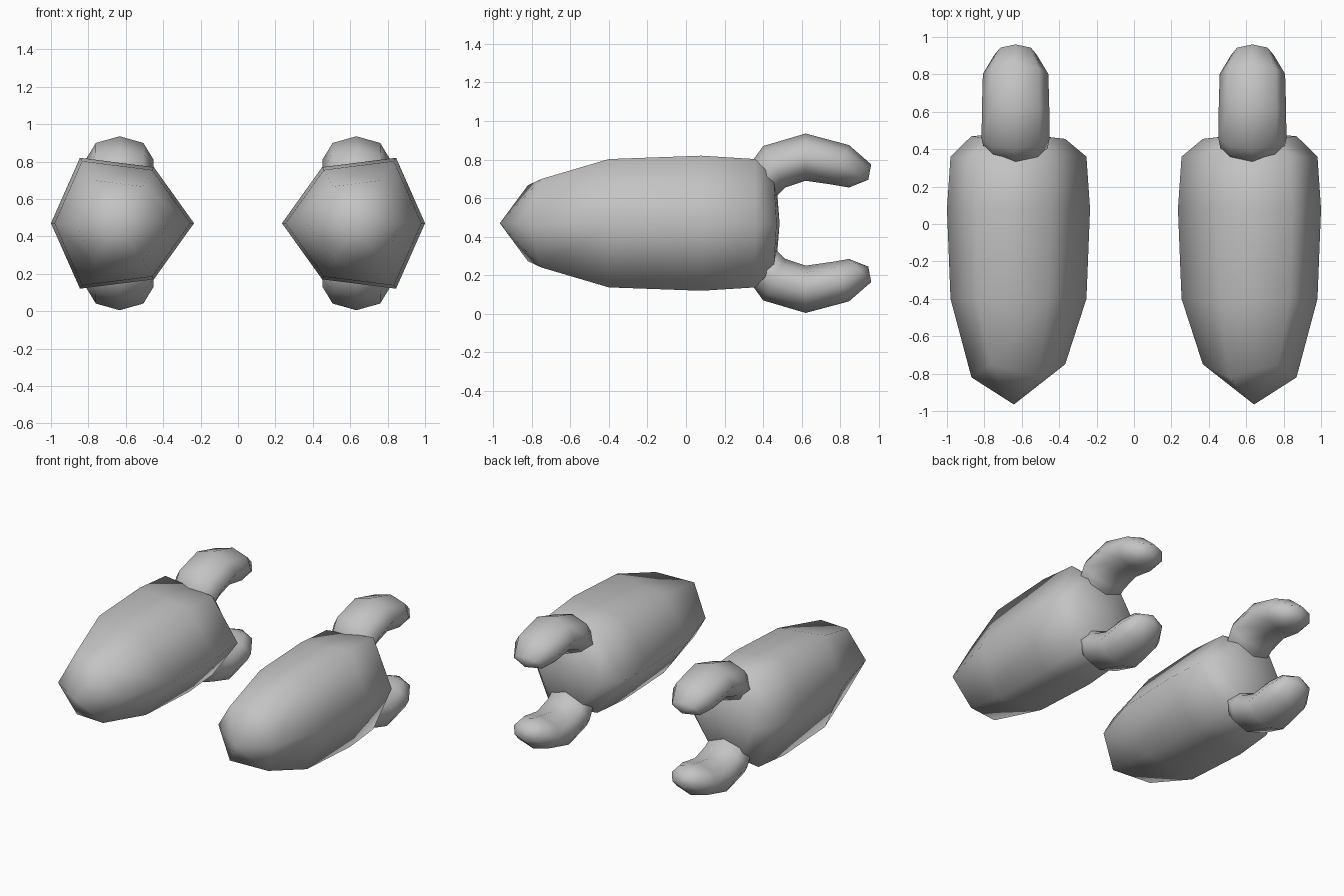
import bpy, bmesh, math

if "Cube" in bpy.data.objects:
    bpy.data.objects.remove(bpy.data.objects["Cube"])

grey = bpy.data.materials.new("mid grey")
grey.diffuse_color = (0.55, 0.55, 0.55, 1)
grey.use_nodes = True
grey.node_tree.nodes["Principled BSDF"].inputs["Base Color"].default_value = grey.diffuse_color

CX, CZ = 0.63, 0.47   # axis of each pod


def loft(name, rings, start, end):
    """Skin a list of vertex rings and close both ends with a pole."""
    bm = bmesh.new()
    loops = [[bm.verts.new(p) for p in ring] for ring in rings]
    n = len(loops[0])
    for a, b in zip(loops, loops[1:]):
        for i in range(n):
            j = (i + 1) % n
            bm.faces.new((a[i], a[j], b[j], b[i]))
    for pole, ring in ((start, loops[0]), (end, loops[-1])):
        tip = bm.verts.new(pole)
        for i in range(n):
            bm.faces.new((tip, ring[i], ring[(i + 1) % n]))
    bmesh.ops.recalc_face_normals(bm, faces=bm.faces)
    for f in bm.faces:
        f.smooth = True
    mesh = bpy.data.meshes.new(name)
    bm.to_mesh(mesh)
    bm.free()
    mesh.materials.append(grey)
    obj = bpy.data.objects.new(name, mesh)
    bpy.context.collection.objects.link(obj)


# Lopsided hexagon: offsets from the pod axis, outer point first
HEX = [(0.38, 0), (0.225, 0.35), (-0.17, 0.30),
       (-0.385, 0), (-0.17, -0.30), (0.225, -0.35)]
# Pod stations: y of even corners, y of odd corners, scale
STATIONS = [(-0.82, -0.75, 0.655), (-0.40, -0.40, 0.95), (0.08, 0.08, 1.0),
            (0.36, 0.36, 0.95), (0.47, 0.455, 0.655)]

# Arm stations: upper and lower (y, z) of the section, half width
ARM = [((0.32, 0.76), (0.44, 0.58), 0.165), ((0.40, 0.87), (0.515, 0.655), 0.182),
       ((0.62, 0.935), (0.62, 0.69), 0.18), ((0.845, 0.875), (0.76, 0.67), 0.175),
       ((0.96, 0.775), (0.845, 0.655), 0.115)]


def arm_ring(top, bottom, width, side, flip):
    ring = []
    for k in range(8):
        a = math.tau * k / 8
        t = (1 + math.cos(a)) / 2
        y = bottom[0] + (top[0] - bottom[0]) * t
        z = bottom[1] + (top[1] - bottom[1]) * t
        ring.append((side * (CX + 0.003) + width * math.sin(a), y, CZ + flip * (z - CZ)))
    return ring


for side, label in ((-1, "left"), (1, "right")):
    # Pod body
    rings = []
    for even, odd, s in STATIONS:
        rings.append([(side * (0.62 + x * s), odd if i % 2 else even, CZ + z * s)
                      for i, (x, z) in enumerate(HEX)])
    loft(label + "_pod", rings, (side * 0.642, -0.965, CZ), (side * CX, 0.485, CZ))

    # Curved arms at the back, upper and lower
    for flip, level in ((1, "upper"), (-1, "lower")):
        rings = [arm_ring(t, b, w, side, flip) for t, b, w in ARM]
        loft(f"{label}_{level}_arm", rings,
             (side * CX, 0.33, CZ + flip * 0.14),
             (side * CX, 0.945, CZ + flip * 0.225))
